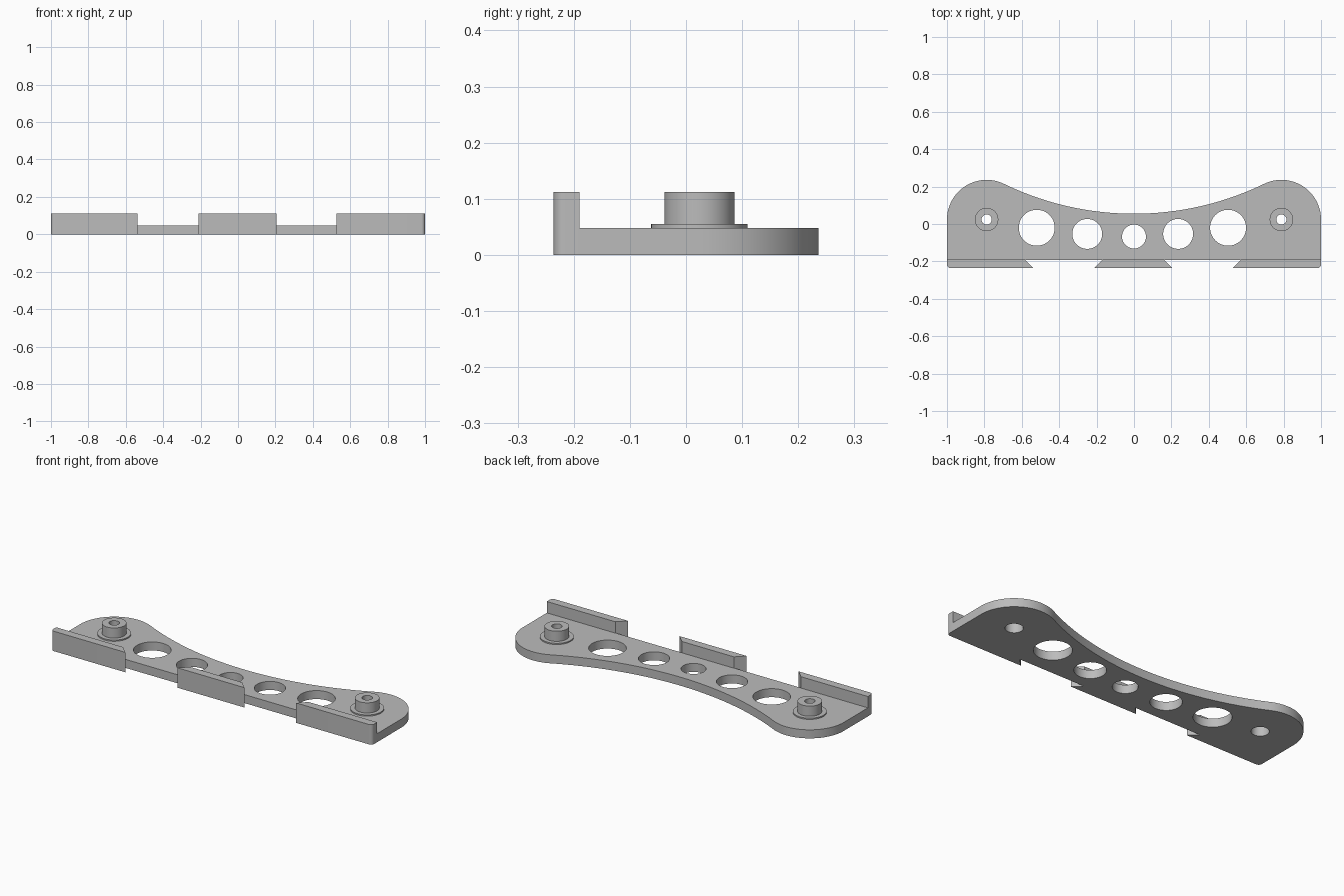
import bpy, bmesh
from math import cos, sin, pi, atan2, hypot, radians

if "Cube" in bpy.data.objects:
    bpy.data.objects.remove(bpy.data.objects["Cube"])

GREY = bpy.data.materials.new("plain grey")
GREY.use_nodes = True
GREY.diffuse_color = (0.5, 0.5, 0.5, 1)
GREY.node_tree.nodes["Principled BSDF"].inputs["Base Color"].default_value = (0.5, 0.5, 0.5, 1)

PLATE_TOP, RAIL_TOP = 0.048, 0.112
FRONT, RAIL_BACK = -0.236, -0.19
BOSS_X, BOSS_Y, END_R = 0.788, 0.024, 0.212


def arc(cx, cy, r, a0, a1, n):
    return [(cx + r * cos(a0 + (a1 - a0) * i / n), cy + r * sin(a0 + (a1 - a0) * i / n))
            for i in range(n + 1)]


def make_object(name, bm):
    bmesh.ops.recalc_face_normals(bm, faces=bm.faces)
    mesh = bpy.data.meshes.new(name)
    bm.to_mesh(mesh)
    bm.free()
    mesh.materials.append(GREY)
    obj = bpy.data.objects.new(name, mesh)
    bpy.context.collection.objects.link(obj)
    return obj


def prism(name, outline, z0, z1):
    bm = bmesh.new()
    base = bm.faces.new([bm.verts.new((x, y, z0)) for x, y in outline])
    top = bmesh.ops.extrude_face_region(bm, geom=[base], use_keep_orig=True)
    verts = [g for g in top["geom"] if isinstance(g, bmesh.types.BMVert)]
    bmesh.ops.translate(bm, verts=verts, vec=(0, 0, z1 - z0))
    return make_object(name, bm)


def lathe(name, profile, x, y, n=64):
    bm = bmesh.new()
    rings = [[bm.verts.new((x + r * cos(2 * pi * i / n), y + r * sin(2 * pi * i / n), z))
              for i in range(n)] for r, z in profile]
    for a, b in zip(rings, rings[1:] + rings[:1]):
        for i in range(n):
            j = (i + 1) % n
            bm.faces.new((a[i], a[j], b[j], b[i]))
    return make_object(name, bm)


def combine(obj, tool, operation):
    mod = obj.modifiers.new("combine", "BOOLEAN")
    mod.operation, mod.object, mod.solver = operation, tool, "EXACT"
    bpy.context.view_layer.update()
    graph = bpy.context.evaluated_depsgraph_get()
    mesh = bpy.data.meshes.new_from_object(obj.evaluated_get(graph))
    obj.modifiers.clear()
    obj.data = mesh
    bpy.data.objects.remove(tool)


def smooth(obj):
    bpy.ops.object.select_all(action="DESELECT")
    obj.select_set(True)
    bpy.context.view_layer.objects.active = obj
    bpy.ops.object.shade_smooth_by_angle(angle=radians(30))


# Plate: round ends joined by a tangent concave arc along the back
waist_y = 0.055
d = waist_y - BOSS_Y
waist_r = (BOSS_X ** 2 + d ** 2 - END_R ** 2) / (2 * (END_R - d))
waist_cy = waist_y + waist_r
tangent = atan2(waist_cy - BOSS_Y, BOSS_X)
plate_front = RAIL_BACK - 0.002
right_end = arc(BOSS_X, BOSS_Y, END_R, 0, pi - tangent, 32)
waist = arc(0, waist_cy, waist_r, -tangent, tangent - pi, 64)
left_end = arc(-BOSS_X, BOSS_Y, END_R, tangent, pi, 32)
outline = [(-1, plate_front), (1, plate_front)] + right_end + waist[1:-1] + left_end
plate = prism("bracket_plate", outline, 0, PLATE_TOP)

# Upright rails along the front, with dovetailed inner ends
slant, corner = RAIL_BACK - FRONT, 0.02
for side in (-1, 1):
    tip = -0.537 if side < 0 else 0.527
    rounded = [(side * x, y) for x, y in arc(1 - corner, FRONT + corner, corner, 0, -pi / 2, 8)]
    rail = prism("end_rail", [(side, RAIL_BACK)] + rounded
                 + [(tip, FRONT), (tip + side * slant, RAIL_BACK)], 0, RAIL_TOP)
    combine(plate, rail, "UNION")
rail = prism("middle_rail", [(-0.212, FRONT), (0.205, FRONT), (0.205 - slant, RAIL_BACK),
                             (-0.212 + slant, RAIL_BACK)], 0, RAIL_TOP)
combine(plate, rail, "UNION")

# Lightening holes and the screw recesses under the bosses
holes = [(-0.52, -0.02, 0.096), (-0.25, -0.053, 0.08), (0, -0.067, 0.064),
         (0.236, -0.053, 0.08), (0.503, -0.02, 0.096),
         (-BOSS_X, BOSS_Y, 0.045), (BOSS_X, BOSS_Y, 0.045)]
for x, y, r in holes:
    cutter = prism("hole_cutter", arc(x, y, r, 0, 2 * pi, 64)[:-1], -0.1, 0.2)
    combine(plate, cutter, "DIFFERENCE")
smooth(plate)

# Hollow bosses on a thin collar
boss_profile = [(0.045, PLATE_TOP), (0.045, 0.06), (0.027, 0.06), (0.027, RAIL_TOP),
                (0.0625, RAIL_TOP), (0.0625, 0.055), (0.086, 0.055), (0.086, PLATE_TOP)]
for name, side in (("right_boss", -1), ("left_boss", 1)):
    smooth(lathe(name, boss_profile, side * BOSS_X, BOSS_Y))
